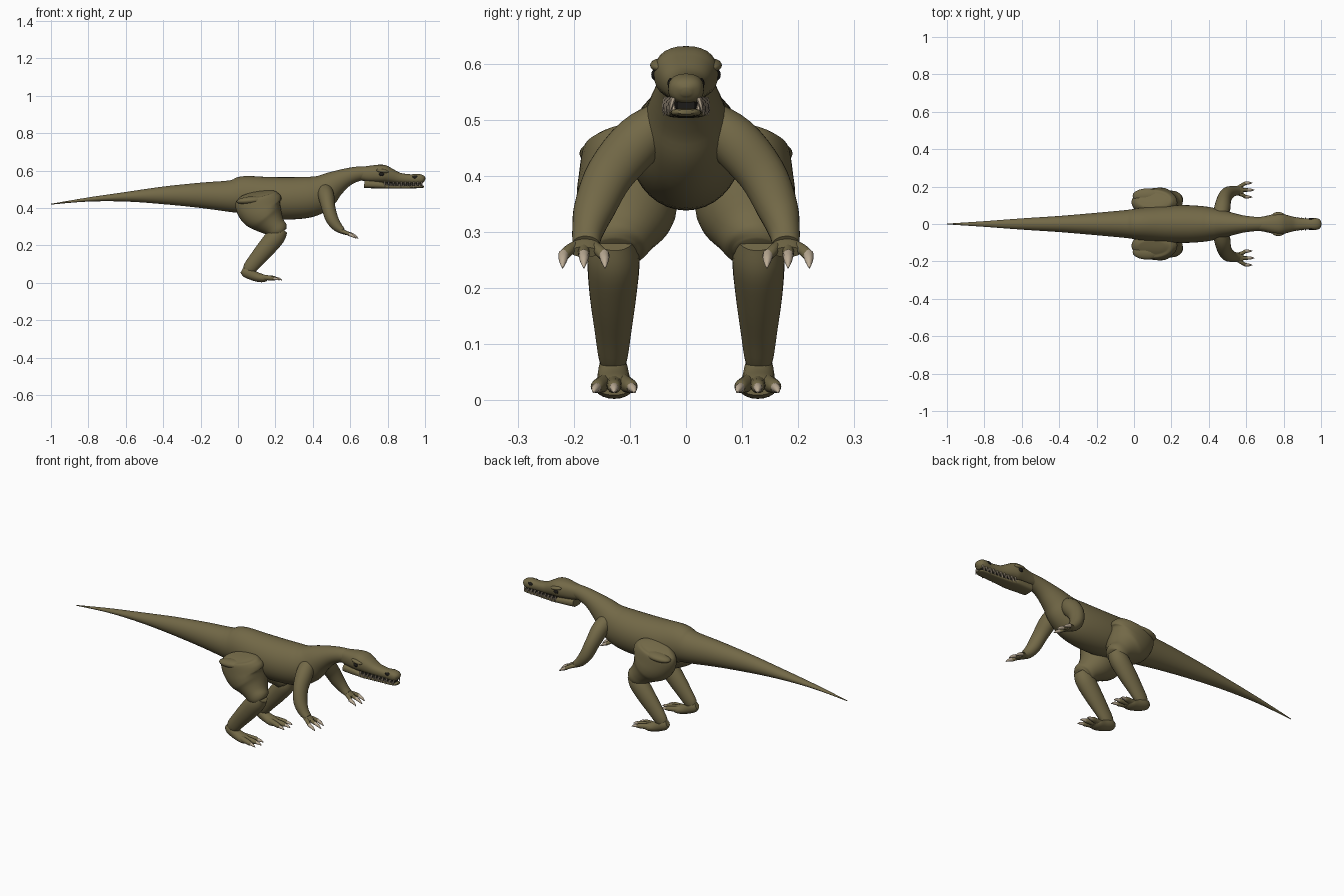
import bpy
import bmesh
import math
from mathutils import Matrix, Vector

default_cube = bpy.data.objects.get("Cube")
if default_cube:
    bpy.data.objects.remove(default_cube, do_unlink=True)


def make_material(name, red, green, blue):
    material = bpy.data.materials.new(name)
    material.use_nodes = True
    color = (red, green, blue, 1)
    material.diffuse_color = color
    shader = material.node_tree.nodes["Principled BSDF"]
    shader.inputs["Base Color"].default_value = color
    shader.inputs["Roughness"].default_value = 0.8
    return material


olive = make_material("olive skin", 0.17, 0.14, 0.063)
ivory = make_material("ivory claw", 0.5, 0.41, 0.3)
black = make_material("dark eye", 0.012, 0.011, 0.009)


def finish(bm, name, material, angle=50):
    """Turn a bmesh into a smooth shaded object."""
    bmesh.ops.recalc_face_normals(bm, faces=bm.faces)
    mesh = bpy.data.meshes.new(name)
    bm.to_mesh(mesh)
    bm.free()
    mesh.materials.append(material)
    part = bpy.data.objects.new(name, mesh)
    bpy.context.collection.objects.link(part)
    bpy.ops.object.select_all(action="DESELECT")
    part.select_set(True)
    bpy.context.view_layer.objects.active = part
    bpy.ops.object.shade_smooth_by_angle(angle=math.radians(angle))
    return part


def spline(stations, steps):
    """Smooth interpolation through stations of any number of values."""
    result = []
    last = len(stations) - 1
    for i in range(last):
        before, start = stations[max(i - 1, 0)], stations[i]
        end, after = stations[i + 1], stations[min(i + 2, last)]
        for step in range(steps):
            t = step / steps
            result.append([
                b + t * (c - a) / 2
                + t * t * (a - 2.5 * b + 2 * c - d / 2)
                + t ** 3 * (3 * (b - c) + d - a) / 2
                for a, b, c, d in zip(before, start, end, after)])
    result.append(list(stations[-1]))
    return result


def add_tube(bm, stations, side=1, sides=24, steps=4, power=1.0):
    """Loft ellipses along stations of x, y, z, half height, half width."""
    points = spline(stations, steps)
    centers = [Vector((p[0], p[1] * side, p[2])) for p in points]
    across = Vector((0, 1, 0))
    rings = []
    for i, (center, point) in enumerate(zip(centers, points)):
        ahead = centers[min(i + 1, len(centers) - 1)]
        tangent = (ahead - centers[max(i - 1, 0)]).normalized()
        wide = (across - tangent * across.dot(tangent)).normalized()
        tall = wide.cross(tangent)
        ring = []
        for k in range(sides):
            angle = math.tau * k / sides
            c, s = math.cos(angle), math.sin(angle)
            c = math.copysign(abs(c) ** power, c)
            s = math.copysign(abs(s) ** power, s)
            offset = wide * c * max(point[4], 0.0005)
            offset += tall * s * max(point[3], 0.0005)
            ring.append(bm.verts.new(center + offset))
        rings.append(ring)
    for first, second in zip(rings, rings[1:]):
        for k in range(sides):
            n = (k + 1) % sides
            bm.faces.new((first[k], first[n], second[n], second[k]))
    bm.faces.new(rings[0])
    bm.faces.new(rings[-1])


def tube(name, material, stations, **options):
    bm = bmesh.new()
    add_tube(bm, stations, **options)
    return finish(bm, name, material)


def outline(profile):
    """Convert x, top, bottom, half width into tube stations."""
    return [(x, 0, (top + low) / 2, (top - low) / 2, wide)
            for x, top, low, wide in profile]


def ellipsoid(name, material, center, size, tilt=0):
    bm = bmesh.new()
    matrix = (Matrix.Translation(center) @ Matrix.Rotation(tilt, 4, "Y")
              @ Matrix.Diagonal((*size, 1)))
    bmesh.ops.create_uvsphere(bm, u_segments=20, v_segments=12, radius=1,
                              matrix=matrix)
    return finish(bm, name, material)


def add_claw(bm, start, end, radius, sides=10):
    """A tapering claw that bows slightly upward."""
    start, end = Vector(start), Vector(end)
    middle = start.lerp(end, 0.55) + Vector((0, 0, radius * 0.3))
    add_tube(bm, [(*start, radius, radius),
                  (*middle, radius * 0.8, radius * 0.8),
                  (*end, radius * 0.15, radius * 0.15)],
             sides=sides, steps=3)


# Torso with neck and tail
tube("body", olive, outline([
    (-1, 0.422, 0.418, 0.002), (-0.8, 0.456, 0.434, 0.015),
    (-0.6, 0.485, 0.434, 0.03), (-0.4, 0.514, 0.42, 0.043),
    (-0.2, 0.535, 0.4, 0.06), (-0.04, 0.548, 0.378, 0.075),
    (0.03, 0.57, 0.366, 0.085), (0.15, 0.566, 0.345, 0.097),
    (0.27, 0.564, 0.338, 0.101), (0.38, 0.568, 0.35, 0.094),
    (0.45, 0.58, 0.39, 0.08), (0.51, 0.597, 0.455, 0.064),
    (0.58, 0.612, 0.515, 0.047), (0.65, 0.622, 0.545, 0.038),
    (0.72, 0.622, 0.55, 0.036)]), sides=36, steps=5)

# Skull and snout
tube("skull", olive, outline([
    (0.65, 0.618, 0.55, 0.034), (0.7, 0.625, 0.538, 0.042),
    (0.77, 0.631, 0.534, 0.057), (0.81, 0.614, 0.532, 0.05),
    (0.86, 0.589, 0.53, 0.037), (0.92, 0.58, 0.529, 0.03),
    (0.965, 0.582, 0.528, 0.032), (0.99, 0.573, 0.532, 0.026),
    (1, 0.557, 0.542, 0.008)]), sides=28, power=0.85)

# Lower jaw with a square rear corner
tube("lower_jaw", olive, outline([
    (0.675, 0.55, 0.506, 0.038), (0.76, 0.542, 0.504, 0.042),
    (0.8, 0.524, 0.503, 0.037), (0.9, 0.52, 0.504, 0.029),
    (0.975, 0.52, 0.506, 0.026), (0.995, 0.518, 0.51, 0.014)]),
    power=0.7)

# Dark mouth interior
tube("mouth_gap", black, outline([
    (0.78, 0.536, 0.514, 0.03), (0.9, 0.536, 0.514, 0.02),
    (0.98, 0.536, 0.514, 0.016)]), power=0.6)

# Teeth along both jaws
teeth = bmesh.new()
for side in (1, -1):
    for i in range(10):
        x = 0.785 + i * 0.022
        y = 0.041 - i * 0.0014
        long = 0.006 if i % 3 == 1 else 0
        add_claw(teeth, (x, side * (y - 0.006), 0.539),
                 (x, side * (y + 0.001), 0.513 - long), 0.0048, sides=6)
        if i < 9:
            add_claw(teeth, (x + 0.011, side * (y - 0.009), 0.514),
                     (x + 0.011, side * (y - 0.004), 0.536), 0.004, sides=6)
finish(teeth, "teeth", ivory)

for side, word in ((1, "left"), (-1, "right")):
    # Eyes, brows and nostrils
    ellipsoid(word + "_eye", black, (0.768, side * 0.053, 0.58),
              (0.014, 0.009, 0.011))
    ellipsoid(word + "_brow", olive, (0.772, side * 0.046, 0.597),
              (0.034, 0.018, 0.011), 0.15)
    ellipsoid(word + "_nostril", black, (0.947, side * 0.027, 0.565),
              (0.015, 0.006, 0.009))

    # Heavy thigh, flat on top and flared at the knee
    tube(word + "_thigh", olive, [
        (0.098, 0.125, 0.474, 0.075, 0.035),
        (0.1, 0.122, 0.464, 0.108, 0.06),
        (0.108, 0.116, 0.43, 0.125, 0.074),
        (0.125, 0.108, 0.385, 0.118, 0.087),
        (0.158, 0.105, 0.342, 0.092, 0.088),
        (0.195, 0.117, 0.3, 0.062, 0.066),
        (0.216, 0.125, 0.276, 0.056, 0.053),
        (0.225, 0.126, 0.264, 0.04, 0.04)], side=side, sides=28)

    # Fold of skin at the hip
    ellipsoid(word + "_hip_fold", olive, (0.07, side * 0.15, 0.44),
              (0.078, 0.04, 0.022), -0.08)

    # Shin
    tube(word + "_shin", olive, [
        (0.235, 0.128, 0.288, 0.035, 0.035),
        (0.205, 0.129, 0.25, 0.05, 0.046),
        (0.155, 0.13, 0.19, 0.049, 0.042),
        (0.1, 0.13, 0.125, 0.042, 0.033),
        (0.062, 0.13, 0.078, 0.036, 0.026),
        (0.045, 0.13, 0.055, 0.022, 0.018)], side=side)

    # Foot with three spread toes
    foot = bmesh.new()
    add_tube(foot, [
        (0.022, 0.13, 0.07, 0.018, 0.014), (0.045, 0.13, 0.058, 0.03, 0.025),
        (0.09, 0.129, 0.035, 0.026, 0.03), (0.13, 0.128, 0.024, 0.022, 0.035),
        (0.155, 0.128, 0.022, 0.013, 0.03)], side=side, sides=20)
    claws = bmesh.new()
    for spread in (-1, 0, 1):
        y = 0.128 + spread * 0.03
        reach = 0.195 if spread == 0 else 0.182
        add_tube(foot, [
            (0.105, 0.128 + spread * 0.015, 0.03, 0.018, 0.015),
            (0.155, y - spread * 0.006, 0.027, 0.014, 0.014),
            (reach, y, 0.024, 0.012, 0.012),
            (reach + 0.012, y, 0.021, 0.006, 0.007)],
            side=side, sides=14)
        add_claw(claws, (reach + 0.002, side * y, 0.023),
                 (reach + 0.04, side * (y + spread * 0.007), 0.014), 0.009)
    finish(foot, word + "_foot", olive)
    finish(claws, word + "_toe_claws", ivory)

    # Arm sweeping out from the shoulder
    tube(word + "_arm", olive, [
        (0.46, 0.03, 0.505, 0.04, 0.035), (0.472, 0.085, 0.462, 0.043, 0.046),
        (0.483, 0.135, 0.403, 0.037, 0.043),
        (0.502, 0.163, 0.342, 0.034, 0.037),
        (0.53, 0.175, 0.301, 0.027, 0.028),
        (0.558, 0.178, 0.278, 0.018, 0.024)], side=side)

    # Hand with three clawed fingers
    hand = bmesh.new()
    add_tube(hand, [
        (0.535, 0.176, 0.287, 0.015, 0.019), (0.56, 0.179, 0.274, 0.014, 0.027),
        (0.582, 0.181, 0.264, 0.01, 0.026)], side=side, sides=16)
    nails = bmesh.new()
    for spread in (-1, 0, 1):
        y = 0.182 + spread * 0.036
        reach = 0.606 if spread == 0 else 0.595
        add_tube(hand, [
            (0.553, 0.179 + spread * 0.014, 0.276, 0.01, 0.01),
            (0.58, y - spread * 0.009, 0.267, 0.01, 0.01),
            (reach, y, 0.258, 0.009, 0.01)], side=side, sides=12)
        add_claw(nails, (reach - 0.003, side * y, 0.26),
                 (reach + 0.037, side * (y + spread * 0.002), 0.236), 0.0095)
    finish(hand, word + "_hand", olive)
    finish(nails, word + "_finger_claws", ivory)
